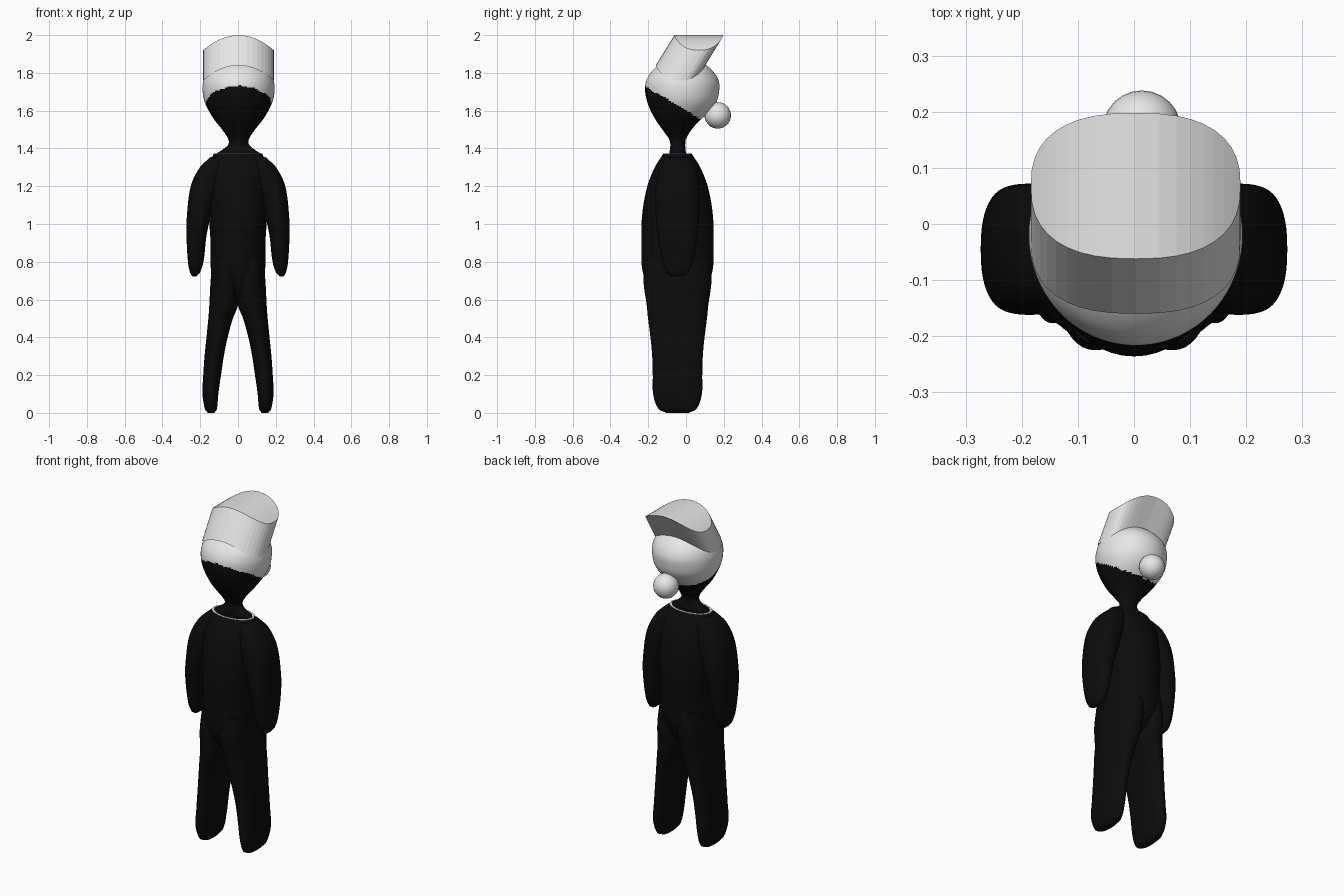
import bpy, bmesh, math
from mathutils import Vector

cube = bpy.data.objects.get("Cube")
if cube:
    bpy.data.objects.remove(cube, do_unlink=True)


def material(name, value):
    mat = bpy.data.materials.new(name)
    mat.use_nodes = True
    color = (value, value, value, 1)
    mat.diffuse_color = color
    mat.node_tree.nodes["Principled BSDF"].inputs["Base Color"].default_value = color
    return mat


BLACK = material("matte black", 0.0035)
WHITE = material("soft white", 0.8)
BODY_Y = -0.045


def add_object(name, bm, mats, smooth=True):
    bmesh.ops.recalc_face_normals(bm, faces=bm.faces)
    mesh = bpy.data.meshes.new(name)
    bm.to_mesh(mesh)
    bm.free()
    for mat in mats:
        mesh.materials.append(mat)
    if smooth:
        mesh.shade_smooth()
        mesh.set_sharp_from_angle(angle=math.radians(50))
    obj = bpy.data.objects.new(name, mesh)
    bpy.context.collection.objects.link(obj)
    return obj


def refine(rows, steps):
    """Smooth the section rows with a cubic curve over height."""
    rows = [Vector(row) for row in rows]
    last = len(rows) - 1
    slopes = []
    for i in range(last + 1):
        low, high = rows[max(i - 1, 0)], rows[min(i + 1, last)]
        slopes.append((high - low) / (high[0] - low[0]))
    result = []
    for i in range(last):
        a, b = rows[i], rows[i + 1]
        gap = b[0] - a[0]
        for k in range(steps):
            t = k / steps
            s = t * t * (3 - 2 * t)
            result.append(a * (1 - s) + b * s
                          + slopes[i] * (gap * t * (1 - t) ** 2)
                          - slopes[i + 1] * (gap * t * t * (1 - t)))
    return result + [rows[-1]]


def outline(rx, ry, power, count):
    """Rounded-square outline."""
    points = []
    for i in range(count):
        a = math.tau * i / count
        c, s = math.cos(a), math.sin(a)
        points.append((math.copysign(abs(c) ** (2 / power), c) * rx,
                       math.copysign(abs(s) ** (2 / power), s) * ry))
    return points


def loft(name, rows, mats, power=2.0, side=1, steps=5, count=48, rule=None):
    """Rows hold height, centre x, half width, centre y, half depth."""
    bm = bmesh.new()
    rings = []
    for z, cx, rx, cy, ry in refine(rows, steps):
        rings.append([bm.verts.new((side * (cx + x), cy + y, z))
                      for x, y in outline(rx, ry, power, count)])
    for low, high in zip(rings, rings[1:]):
        for i in range(count):
            j = (i + 1) % count
            bm.faces.new((low[i], low[j], high[j], high[i]))
    bm.faces.new(rings[0])
    bm.faces.new(rings[-1])
    if rule:
        for face in bm.faces:
            face.material_index = rule(face.calc_center_median())
    return add_object(name, bm, mats)


def centred(rows):
    return [(z, 0, rx, BODY_Y, ry) for z, rx, ry in rows]


def limb(rows):
    return [(z, (a + b) / 2, (b - a) / 2, BODY_Y, ry) for z, a, b, ry in rows]


# Torso, tapering away inside the tops of the legs
loft("torso", centred([
    (.57, .06, .06), (.65, .12, .14), (.75, .143, .185), (.9, .145, .19),
    (1.05, .155, .187), (1.2, .16, .16), (1.3, .157, .12), (1.37, .13, .077),
]), [BLACK], power=2.1)

# Arms and legs: height, inner x, outer x, half depth
arm = limb([
    (.722, .222, .24, .03), (.74, .203, .253, .055), (.8, .183, .265, .082),
    (.95, .165, .273, .107), (1.05, .14, .27, .115), (1.2, .09, .25, .115),
    (1.3, .07, .202, .095), (1.355, .06, .145, .06),
])
leg = limb([
    (0, .125, .16, .06), (.02, .112, .175, .1), (.1, .104, .188, .129),
    (.2, .09, .184, .131), (.3, .075, .177, .134), (.4, .055, .167, .143),
    (.5, .027, .157, .156), (.57, 0, .152, .163), (.7, -.01, .145, .18),
    (.82, -.01, .135, .17),
])
for label, side in (("left", 1), ("right", -1)):
    loft(label + "_arm", arm, [BLACK], power=2.4, side=side)
    loft(label + "_leg", leg, [BLACK], power=2.3, side=side)

# Thin collar trim and the neckline inside it
loft("collar_trim", centred([(1.369, .129, .076), (1.372, .129, .076)]), [WHITE], steps=1)
loft("neckline", centred([(1.37, .117, .065), (1.374, .117, .065)]), [BLACK], steps=1)


# Head, with hair above a line that slopes down towards the back
def is_hair(p):
    return int(p.z > 1.6 - 0.6 * p.y + 0.004 * math.sin(90 * p.x))


head = [
    (1.373, .118, -.087, 0), (1.39, .09, -.086, -.002), (1.42, .055, -.083, -.004),
    (1.45, .055, -.09, 0), (1.5, .087, -.125, .03), (1.55, .127, -.16, .075),
    (1.6, .158, -.187, .13), (1.65, .181, -.206, .163), (1.7, .19, -.216, .175),
    (1.75, .188, -.213, .175), (1.8, .17, -.187, .15), (1.85, .122, -.13, .095),
    (1.875, .06, -.07, .04), (1.88, .01, -.025, -.005),
]
loft("head", [(z, .003, rx, (a + b) / 2, (b - a) / 2) for z, rx, a, b in head],
     [BLACK, WHITE], steps=7, count=80, rule=is_hair)

# Hair bun
bm = bmesh.new()
bmesh.ops.create_uvsphere(bm, u_segments=24, v_segments=16, radius=0.07)
bmesh.ops.translate(bm, verts=bm.verts, vec=(.014, .168, 1.575))
add_object("hair_bun", bm, [WHITE])

# Slanted hat with an arched crown
bm = bmesh.new()
COUNT, HALF = 40, 0.187
top, base = [], []
for x, y in outline(HALF, 0.13, 2.5, COUNT):
    point = Vector((x + .003, y + .068, 2 - .08 * (x / HALF) ** 2))
    top.append(bm.verts.new(point))
    base.append(bm.verts.new(point - Vector((0, .098, .16))))
for i in range(COUNT):
    j = (i + 1) % COUNT
    bm.faces.new((top[i], top[j], base[j], base[i]))
for ring in (top, base):
    for i in range(COUNT // 2):
        quad = [ring[i], ring[i + 1], ring[-i - 1], ring[-i]]
        bm.faces.new(list(dict.fromkeys(quad)))
add_object("hat", bm, [WHITE], smooth=False)
